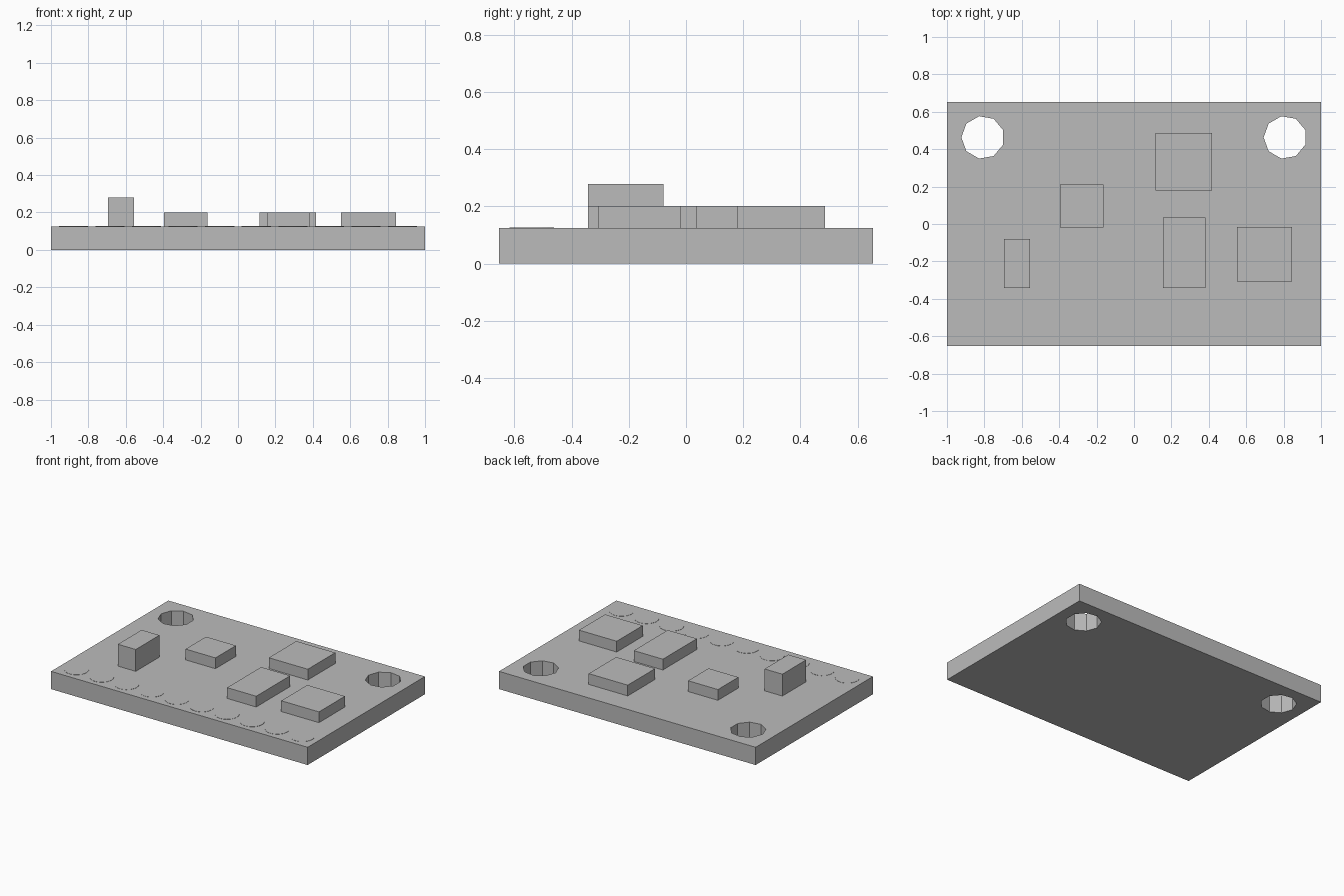
import bpy, bmesh, math
from mathutils import Matrix

if "Cube" in bpy.data.objects:
    bpy.data.objects.remove(bpy.data.objects["Cube"])

TOP = 0.125
grey = bpy.data.materials.new("plain grey")
grey.diffuse_color = (0.5, 0.5, 0.5, 1)
grey.use_nodes = True
grey.node_tree.nodes["Principled BSDF"].inputs["Base Color"].default_value = grey.diffuse_color


def finish(name, bm):
    mesh = bpy.data.meshes.new(name)
    bmesh.ops.recalc_face_normals(bm, faces=bm.faces)
    bm.to_mesh(mesh)
    bm.free()
    mesh.materials.append(grey)
    obj = bpy.data.objects.new(name, mesh)
    bpy.context.collection.objects.link(obj)
    return obj


def box(name, x0, x1, y0, y1, z0, z1):
    bm = bmesh.new()
    bmesh.ops.create_cube(bm, size=1)
    for v in bm.verts:
        v.co = (x0 if v.co.x < 0 else x1, y0 if v.co.y < 0 else y1,
                z0 if v.co.z < 0 else z1)
    return finish(name, bm)


def cylinder(name, x, y, z0, z1, radius, sides, turn=0):
    bm = bmesh.new()
    ring = [bm.verts.new((x + radius * math.cos(turn + math.tau * i / sides),
                          y + radius * math.sin(turn + math.tau * i / sides), z0))
            for i in range(sides)]
    base = bm.faces.new(ring)
    top = bmesh.ops.extrude_face_region(bm, geom=[base])["geom"]
    for v in top:
        if isinstance(v, bmesh.types.BMVert):
            v.co.z = z1
    return finish(name, bm)


# Board with two nine-sided mounting holes at the back corners
board = box("board", -1, 1, -0.653, 0.653, 0, TOP)
for side, x in (("left", -0.808), ("right", 0.808)):
    cutter = cylinder(f"hole_cutter_{side}", x, 0.463, -0.1, 0.3, 0.115, 9, math.pi)
    cutter.hide_render = True
    cutter.hide_viewport = True
    cut = board.modifiers.new(f"{side} hole", "BOOLEAN")
    cut.operation = "DIFFERENCE"
    cut.solver = "EXACT"
    cut.object = cutter

# Raised component blocks: x range, y range, top height
blocks = {
    "tall_block": (-0.696, -0.557, -0.343, -0.079, 0.279),
    "small_square_block": (-0.396, -0.163, -0.018, 0.21, 0.201),
    "large_square_block": (0.114, 0.418, 0.18, 0.486, 0.201),
    "long_block": (0.155, 0.382, -0.343, 0.036, 0.201),
    "right_block": (0.552, 0.846, -0.307, -0.017, 0.201),
}
for name, (x0, x1, y0, y1, z1) in blocks.items():
    box(name, x0, x1, y0, y1, TOP - 0.01, z1)

# Row of very thin round contact pads along the front edge
for i in range(10):
    cylinder(f"contact_pad_{i + 1}", -0.88 + i * 1.76 / 9, -0.54,
             TOP - 0.005, TOP + 0.0015, 0.078, 24)
